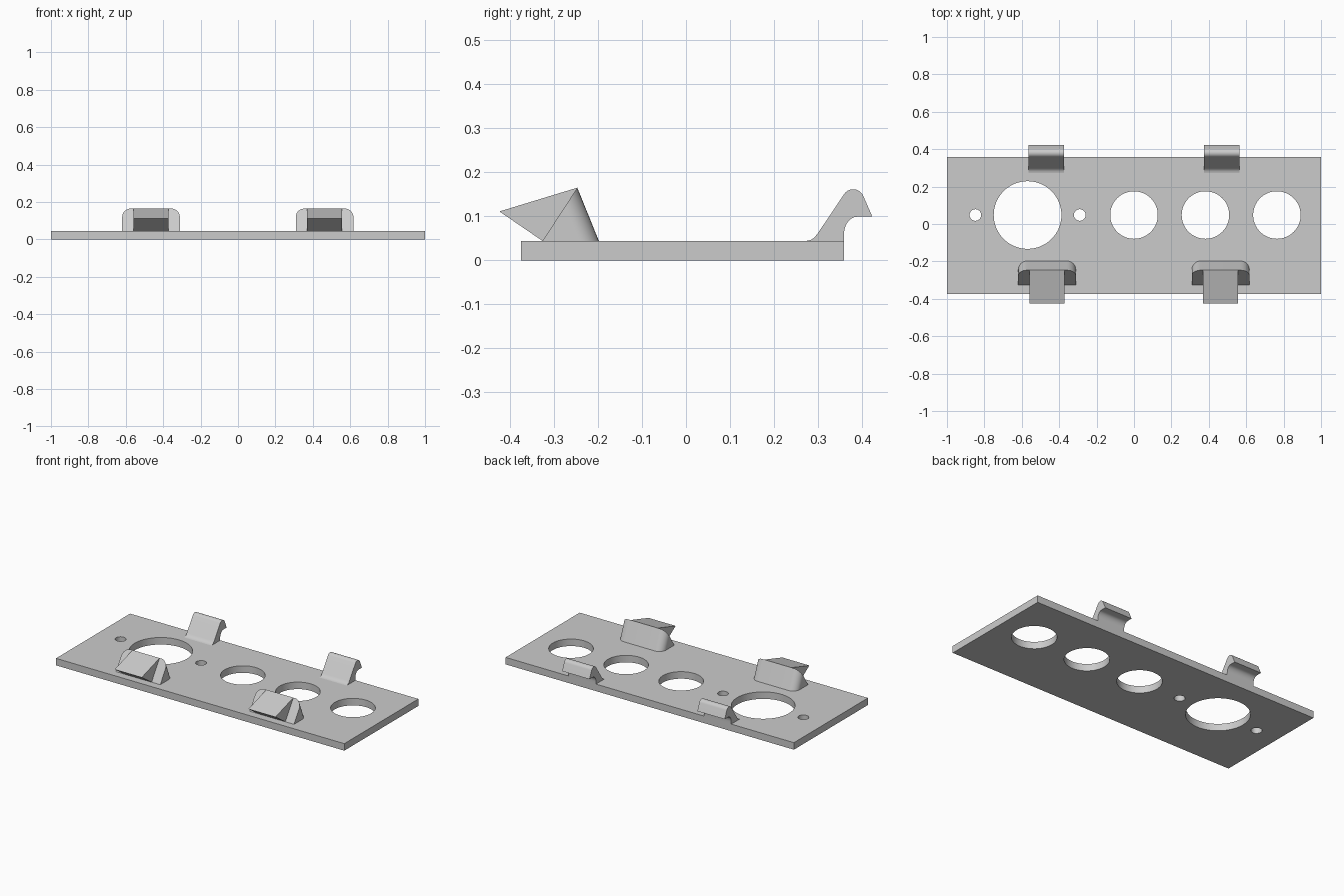
import bpy, bmesh, math

if "Cube" in bpy.data.objects:
    bpy.data.objects.remove(bpy.data.objects["Cube"])

PLATE_TOP = 0.044
FRONT, BACK = -0.375, 0.359
HOLE_Y = 0.048

grey = bpy.data.materials.new("grey plastic")
grey.diffuse_color = (0.6, 0.6, 0.6, 1)
grey.use_nodes = True
grey.node_tree.nodes["Principled BSDF"].inputs["Base Color"].default_value = grey.diffuse_color


def finish(name, bm, smooth=True):
    """Turn a bmesh into a named, shaded object."""
    bmesh.ops.remove_doubles(bm, verts=bm.verts, dist=1e-5)
    bmesh.ops.recalc_face_normals(bm, faces=bm.faces)
    mesh = bpy.data.meshes.new(name)
    bm.to_mesh(mesh)
    bm.free()
    mesh.materials.append(grey)
    obj = bpy.data.objects.new(name, mesh)
    bpy.context.collection.objects.link(obj)
    if smooth:
        bpy.ops.object.select_all(action='DESELECT')
        obj.select_set(True)
        bpy.context.view_layer.objects.active = obj
        bpy.ops.object.shade_smooth_by_angle(angle=math.radians(30))
    return obj


def loft(bm, ring_a, ring_b):
    """Closed solid between two matching rings of points."""
    a = [bm.verts.new(p) for p in ring_a]
    b = [bm.verts.new(p) for p in ring_b]
    bm.faces.new(a)
    bm.faces.new(b)
    for i in range(len(a)):
        j = (i + 1) % len(a)
        bm.faces.new((a[i], a[j], b[j], b[i]))


def side_prism(name, profile, cx, width):
    """Extrude a (y, z) profile along x."""
    bm = bmesh.new()
    loft(bm, [(cx - width / 2, y, z) for y, z in profile],
         [(cx + width / 2, y, z) for y, z in profile])
    return finish(name, bm)


def arc(cy, cz, ry, rz, start, end, n):
    return [(cy + ry * math.cos(math.radians(start + (end - start) * i / n)),
             cz + rz * math.sin(math.radians(start + (end - start) * i / n)))
            for i in range(n + 1)]


# base plate with round holes
bm = bmesh.new()
loft(bm, *[[(-1, FRONT, z), (1, FRONT, z), (1, BACK, z), (-1, BACK, z)]
           for z in (0, PLATE_TOP)])
plate = finish("base_plate", bm, smooth=False)

bm = bmesh.new()
holes = [(-0.569, 0.181), (-0.848, 0.031), (-0.29, 0.031),
         (0, 0.127), (0.382, 0.127), (0.764, 0.127)]
for cx, r in holes:
    ring = [(cx + r * math.cos(k * math.tau / 64),
             HOLE_Y + r * math.sin(k * math.tau / 64)) for k in range(64)]
    loft(bm, [(x, y, -0.1) for x, y in ring], [(x, y, 0.1) for x, y in ring])
cutter = finish("hole_cutter", bm, smooth=False)
cutter.hide_render = True

cut = plate.modifiers.new("holes", 'BOOLEAN')
cut.object = cutter
cut.operation = 'DIFFERENCE'
cut.solver = 'EXACT'
bpy.ops.object.select_all(action='DESELECT')
plate.select_set(True)
bpy.context.view_layer.objects.active = plate
bpy.ops.object.modifier_apply(modifier=cut.name)
bpy.data.objects.remove(cutter)
bpy.ops.object.shade_smooth_by_angle(angle=math.radians(30))


def front_clip(side, cx):
    # leaning wedge: rounded rear corners, cut off by a sloping front plane
    half, r, depth, height = 0.154, 0.047, 0.128, 0.121
    rear, lean = -0.198, 0.049 / 0.121
    corner = [(half, depth)]
    for k in range(9):
        a = k * math.pi / 16
        corner.append((half - r + r * math.cos(a), r - r * math.sin(a)))
    outline = corner + [(-x, t) for x, t in reversed(corner)]
    bottom, top = [], []
    for x, t in outline:
        h = height * (1 - t / depth)
        bottom.append((cx + x, rear - t, PLATE_TOP))
        top.append((cx + x, rear - t - lean * h, PLATE_TOP + h))
    bm = bmesh.new()
    a = [bm.verts.new(p) for p in bottom]
    b = [bm.verts.new(p) for p in top[1:-1]]
    b = [a[0]] + b + [a[-1]]
    bm.faces.new(a)
    bm.faces.new(b)
    for i in range(len(a) - 1):
        quad = list(dict.fromkeys((a[i], a[i + 1], b[i + 1], b[i])))
        bm.faces.new(quad)
    finish("front_clip_body_" + side, bm)

    # overhanging three-sided tongue
    side_prism("front_clip_tongue_" + side,
               [(-0.326, PLATE_TOP), (-0.424, 0.111), (-0.247, 0.165)], cx, 0.188)


# rear hook: flared foot, rounded top, hooked lip
hook = ([(0.272, PLATE_TOP), (0.283, 0.046), (0.292, 0.052), (0.300, 0.062)]
        + arc(0.380, 0.136, 0.025, 0.0255, 145, 20, 10)
        + [(0.4235, 0.099)]
        + arc(0.389, 0.059, 0.030, 0.040, 90, 180, 8)
        + [(0.359, PLATE_TOP)])

for side, front_x, rear_x in (("left", -0.465, -0.470), ("right", 0.463, 0.468)):
    front_clip(side, front_x)
    side_prism("rear_hook_" + side, hook, rear_x, 0.19)
